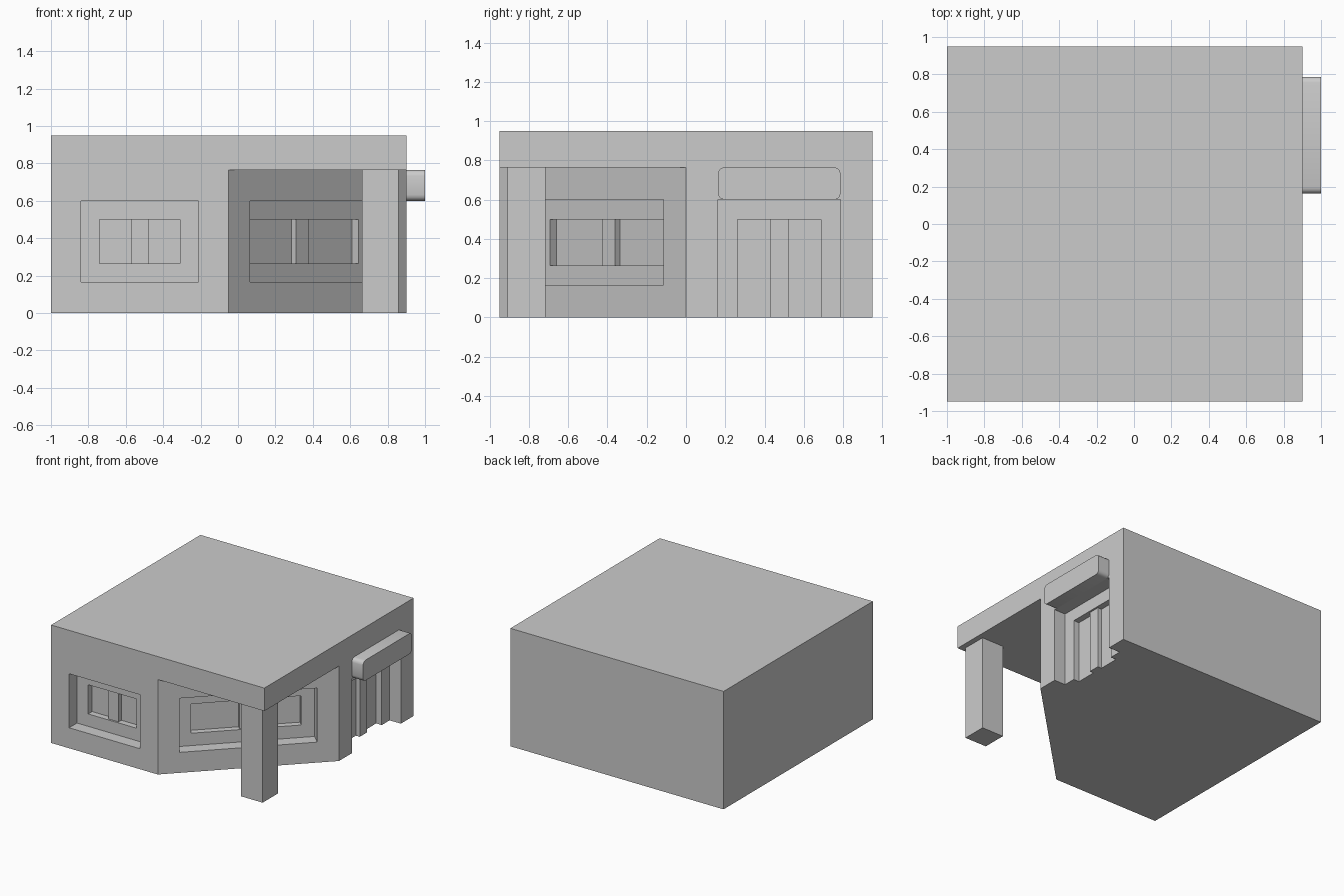
import bpy, bmesh
from math import radians, sqrt
from mathutils import Matrix

if "Cube" in bpy.data.objects:
    bpy.data.objects.remove(bpy.data.objects["Cube"])


def prism(name, profile, z0, z1, matrix=Matrix()):
    """Extrude a closed 2D profile from z0 to z1, then place it."""
    bm = bmesh.new()
    face = bm.faces.new([bm.verts.new((x, y, z0)) for x, y in profile])
    ext = bmesh.ops.extrude_face_region(bm, geom=[face])
    top = [v for v in ext["geom"] if isinstance(v, bmesh.types.BMVert)]
    bmesh.ops.translate(bm, verts=top, vec=(0, 0, z1 - z0))
    bmesh.ops.transform(bm, matrix=matrix, verts=bm.verts)
    bmesh.ops.recalc_face_normals(bm, faces=bm.faces)
    mesh = bpy.data.meshes.new(name)
    bm.to_mesh(mesh)
    bm.free()
    ob = bpy.data.objects.new(name, mesh)
    bpy.context.collection.objects.link(ob)
    return ob


def rect(x0, x1, y0, y1):
    return [(x0, y0), (x1, y0), (x1, y1), (x0, y1)]


def cut(target, cutter):
    cutter.hide_render = True
    mod = target.modifiers.new("cut", 'BOOLEAN')
    mod.operation, mod.solver, mod.object = 'DIFFERENCE', 'EXACT', cutter
    bpy.context.view_layer.objects.active = target
    bpy.ops.object.modifier_apply(modifier=mod.name)
    bpy.data.objects.remove(cutter)


# Main block with the sheltered corner cut away under the flat roof
house = prism("house", rect(-1, 0.9, -0.95, 0.95), 0, 0.95)
cut(house, prism("corner_cutter", [(-0.15, -1.05), (1.0, -1.05), (1.0, 0.1)], -0.1, 0.765))


def opening(name, x, y, angle, half, bottom, top, door=False):
    """Two-step recess with a central post; local +y points into the wall."""
    place = Matrix.Translation((x, y, 0)) @ Matrix.Rotation(radians(angle), 4, 'Z')
    for inset, depth in ((0, 0.1), (0.1, 0.15)):
        w = half - inset
        z0 = -0.1 if door else bottom + inset
        cut(house, prism("cutter", rect(-w, w, -0.05, depth), z0, top - inset, place))
    prism(name + "_post", rect(-0.046, 0.046, 0.115, 0.15),
          bottom if door else bottom + 0.1, top - 0.1, place)


opening("front_window", -0.525, -0.95, 0, 0.315, 0.165, 0.6)
opening("corner_window", 0.425, -0.475, 45, 0.36 * sqrt(2), 0.165, 0.6)
opening("door", 0.9, 0.475, 90, 0.312, 0, 0.6, door=True)

# Corner pillar
prism("pillar", rect(0.662, 0.857, -0.91, -0.715), 0, 0.765)

# Rounded canopy above the door
canopy = prism("door_canopy", rect(0.163, 0.787, 0.6, 0.765), 0.9, 1.0,
               Matrix(((0, 0, 1, 0), (1, 0, 0, 0), (0, 1, 0, 0), (0, 0, 0, 1))))
bm = bmesh.new()
bm.from_mesh(canopy.data)
edges = [e for e in bm.edges if abs(e.verts[0].co.x - e.verts[1].co.x) > 0.05]
bmesh.ops.bevel(bm, geom=edges, offset=0.032, segments=3, profile=0.5, affect='EDGES')
bm.to_mesh(canopy.data)
bm.free()
bpy.ops.object.select_all(action='DESELECT')
canopy.select_set(True)
bpy.context.view_layer.objects.active = canopy
bpy.ops.object.shade_smooth_by_angle(angle=radians(40))
